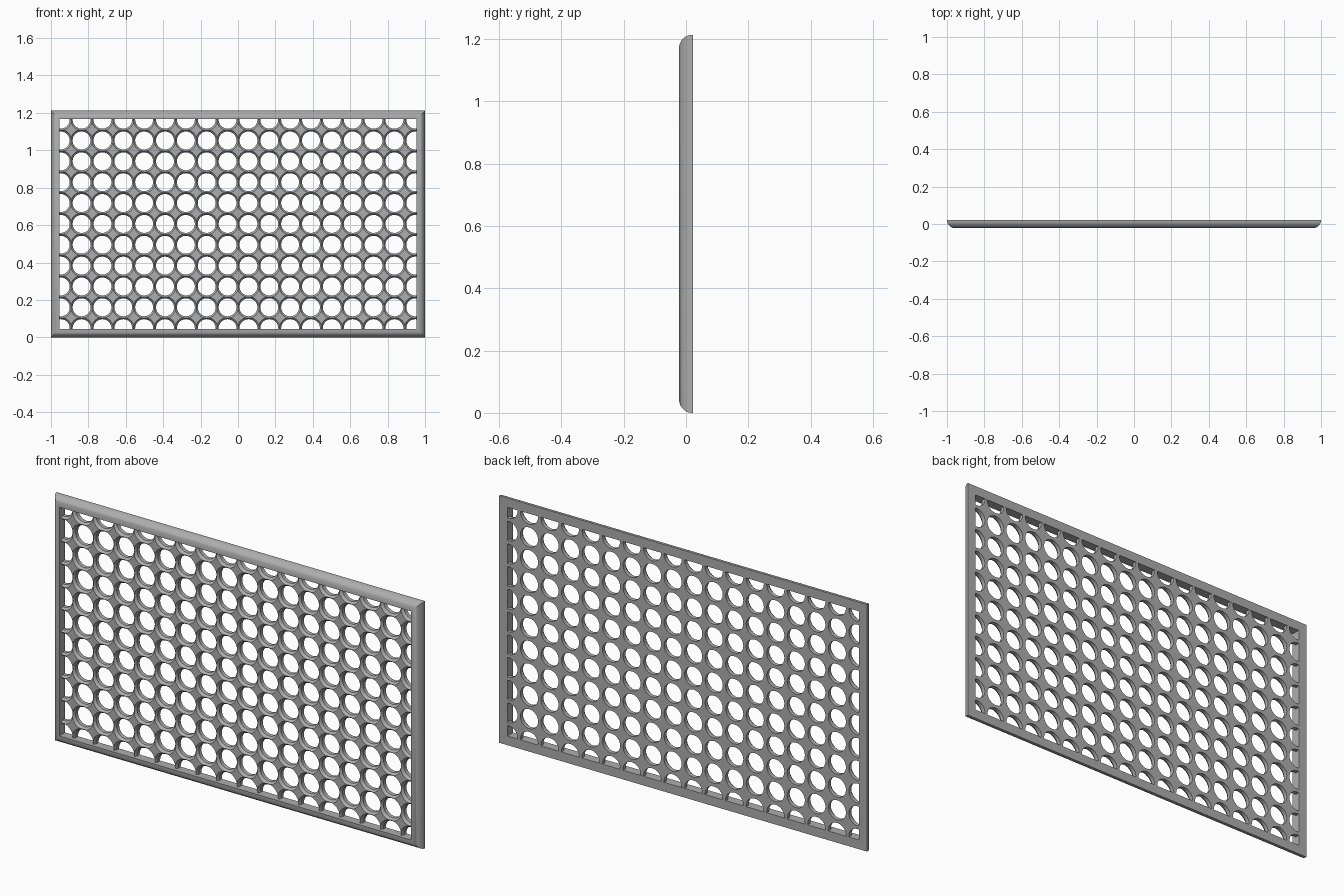
import bpy, bmesh
from math import sin, cos, pi, radians
from mathutils import Vector

if "Cube" in bpy.data.objects:
    bpy.data.objects.remove(bpy.data.objects["Cube"], do_unlink=True)

HEIGHT = 1.213
MID = HEIGHT / 2
BORDER = 0.045       # width of the frame
BACK = 0.0225        # y of the flat back
PITCH = 0.1115       # hole spacing
COLUMNS, ROWS = 18, 11
HOLE, RIM = 0.048, 0.058
PLATE_FRONT, RIM_BASE = -0.01, 0.003
SEGMENTS = 32

grey = bpy.data.materials.new("grey metal")
grey.use_nodes = True
colour = (0.42, 0.42, 0.42, 1)
grey.diffuse_color = colour
grey.node_tree.nodes["Principled BSDF"].inputs["Base Color"].default_value = colour


def finish(bm, name, angle):
    mesh = bpy.data.meshes.new(name)
    bm.to_mesh(mesh)
    bm.free()
    obj = bpy.data.objects.new(name, mesh)
    bpy.context.collection.objects.link(obj)
    mesh.materials.append(grey)
    bpy.ops.object.select_all(action='DESELECT')
    obj.select_set(True)
    bpy.context.view_layer.objects.active = obj
    bpy.ops.object.shade_smooth_by_angle(angle=radians(angle))
    return obj


# Mitred frame: quarter-round profile swept round a rectangle
def build_frame():
    profile = [(0, BACK)]
    for i in range(13):
        a = i / 12 * pi / 2
        profile.append((BORDER * (1 - cos(a)), BACK - 0.003 - 0.042 * sin(a)))
    profile.append((BORDER, BACK))
    bm = bmesh.new()
    corners = []
    for sx, sz in ((-1, -1), (1, -1), (1, 1), (-1, 1)):
        corners.append([bm.verts.new((sx * (1 - d), y, MID + sz * (MID - d)))
                        for d, y in profile])
    n = len(profile)
    for c in range(4):
        p, q = corners[c], corners[(c + 1) % 4]
        for k in range(n):
            m = (k + 1) % n
            bm.faces.new((p[k], q[k], q[m], p[m]))
    bmesh.ops.recalc_face_normals(bm, faces=bm.faces)
    finish(bm, "frame", 40)


# One square tile of the grille with a countersunk round hole
def add_tile(bm, cx, cz):
    rays = []
    for i in range(SEGMENTS):
        a = 2 * pi * i / SEGMENTS
        side = PITCH / 2 / max(abs(cos(a)), abs(sin(a)))
        edge = min(side, RIM)
        y = RIM_BASE + (PLATE_FRONT - RIM_BASE) * (edge - HOLE) / (RIM - HOLE)
        section = ((side, BACK), (HOLE, BACK), (HOLE, RIM_BASE), (edge, y), (side, y))
        rays.append([bm.verts.new((cx + r * cos(a), h, cz + r * sin(a)))
                     for r, h in section])
    for i in range(SEGMENTS):
        p, q = rays[i], rays[(i + 1) % SEGMENTS]
        for k in range(4):
            bm.faces.new((p[k], p[k + 1], q[k + 1], q[k]))


# Perforated grille: tiles merged, then trimmed just inside the frame
def build_grille():
    bm = bmesh.new()
    for c in range(COLUMNS):
        for r in range(ROWS):
            add_tile(bm, (c - (COLUMNS - 1) / 2) * PITCH,
                     MID + (r - (ROWS - 1) / 2) * PITCH)
    bmesh.ops.remove_doubles(bm, verts=bm.verts, dist=0.0001)
    inset = BORDER - 0.003
    for axis, reach in ((Vector((1, 0, 0)), 1 - inset), (Vector((0, 0, 1)), MID - inset)):
        for s in (-1, 1):
            bmesh.ops.bisect_plane(
                bm, geom=bm.verts[:] + bm.edges[:] + bm.faces[:], dist=0.00001,
                plane_co=Vector((0, 0, MID)) + axis * s * reach,
                plane_no=axis * s, clear_outer=True)
    # keep the back a hair inside the frame's back
    bmesh.ops.translate(bm, verts=bm.verts, vec=(0, -0.0003, 0))
    finish(bm, "perforated_grille", 30)


build_frame()
build_grille()
